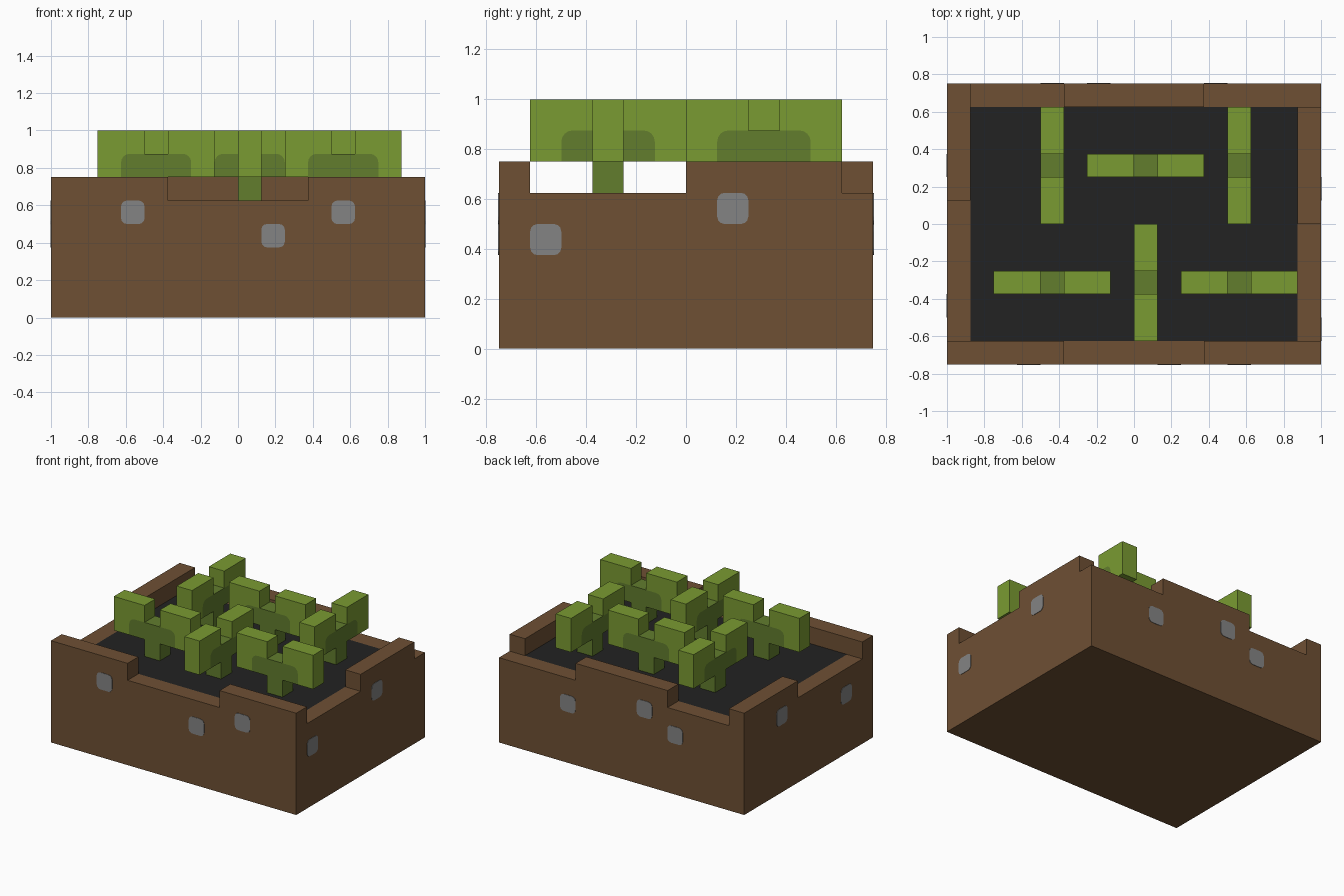
import bpy, bmesh
from math import radians, sin, cos, pi
from mathutils import Matrix, Vector

cube = bpy.data.objects.get("Cube")
if cube:
    bpy.data.objects.remove(cube, do_unlink=True)


def material(name, rgb):
    m = bpy.data.materials.new(name)
    m.use_nodes = True
    m.diffuse_color = (*rgb, 1)
    m.node_tree.nodes["Principled BSDF"].inputs["Base Color"].default_value = (*rgb, 1)
    return m


BROWN = material("clay brown", (0.156, 0.080, 0.034))
SOIL = material("dark soil", (0.016, 0.016, 0.016))
LEAF = material("leaf green", (0.195, 0.328, 0.032))
STEM = material("stem green", (0.122, 0.205, 0.027))
GREY = material("stone grey", (0.231, 0.231, 0.231))


def finish(name, bm, *mats):
    bmesh.ops.recalc_face_normals(bm, faces=bm.faces)
    mesh = bpy.data.meshes.new(name)
    bm.to_mesh(mesh)
    bm.free()
    for m in mats:
        mesh.materials.append(m)
    obj = bpy.data.objects.new(name, mesh)
    bpy.context.collection.objects.link(obj)
    return obj


def add_box(bm, lo, hi):
    lo, hi = Vector(lo), Vector(hi)
    place = Matrix.Translation((lo + hi) / 2) @ Matrix.Diagonal((*(hi - lo), 1))
    bmesh.ops.create_cube(bm, size=1, matrix=place)


def add_prism(bm, points, depth, index=0):
    """Extrude an (x, z) outline along y, centred on y = 0."""
    face = bm.faces.new([bm.verts.new((x, -depth / 2, z)) for x, z in points])
    out = bmesh.ops.extrude_face_region(bm, geom=[face], use_keep_orig=True)["geom"]
    bmesh.ops.translate(bm, vec=(0, depth, 0),
                        verts=[g for g in out if isinstance(g, bmesh.types.BMVert)])
    for f in [face, *face.edges[0].link_faces] + [g for g in out if isinstance(g, bmesh.types.BMFace)]:
        f.material_index = index
    for f in bm.faces:
        if any(v in face.verts for v in f.verts):
            f.material_index = index


def arc(cx, cz, r, start, end, steps=4):
    angles = [radians(start + (end - start) * i / steps) for i in range(steps + 1)]
    return [(cx + r * cos(a), cz + r * sin(a)) for a in angles]


U = 0.125          # block unit
RIM = 5 * U        # soil and low rim height
TOP = 6 * U        # raised rim height

# Planter body, with the soil inset in its top face
bm = bmesh.new()
add_box(bm, (-1, -TOP, 0), (1, TOP, RIM))
bm.faces.ensure_lookup_table()
top = max(bm.faces, key=lambda f: f.calc_center_median().z)
bmesh.ops.inset_region(bm, faces=[top], thickness=U, use_even_offset=True)
top.material_index = 1
finish("planter_body", bm, BROWN, SOIL)

# Raised sections of the rim
rim_sections = {
    "rim_front_right": ((-1, -TOP), (-3 * U, -RIM)),
    "rim_front_left": ((3 * U, -TOP), (1, -RIM)),
    "rim_back": ((-3 * U, RIM), (3 * U, TOP)),
    "rim_right": ((-1, U), (-7 * U, TOP)),
    "rim_left": ((7 * U, 0), (1, RIM)),
}
for name, (lo, hi) in rim_sections.items():
    bm = bmesh.new()
    add_box(bm, (*lo, RIM), (*hi, TOP))
    bottom = min(bm.faces, key=lambda f: f.calc_center_median().z)
    bmesh.ops.delete(bm, geom=[bottom], context='FACES_ONLY')
    finish(name, bm, BROWN)

# Stones set in the walls: turn of the wall, distance out, then (across, height)
R = 0.03
h = U / 2
outline = []
for k, (sx, sz) in enumerate(((1, 1), (-1, 1), (-1, -1), (1, -1))):
    outline += arc(sx * (h - R), sz * (h - R), R, 90 * k, 90 * k + 90, 3)

HIGH, LOW = 4.5 * U, 3.5 * U
walls = {
    "front": (0, TOP, ((-4.5, HIGH), (1.5, LOW), (4.5, HIGH))),
    "left": (pi / 2, 1, ((-4.5, LOW), (1.5, HIGH))),
    "back": (pi, TOP, ((-3.5, LOW), (1.5, HIGH), (3.5, LOW))),
    "right": (-pi / 2, 1, ((-2.5, HIGH), (3.5, LOW))),
}
for side, (turn, out, spots) in walls.items():
    for i, (across, z) in enumerate(spots):
        bm = bmesh.new()
        add_prism(bm, outline, 0.006)
        stone = finish(f"stone_{side}_{i + 1}", bm, GREY)
        stone.matrix_world = Matrix.Rotation(turn, 4, 'Z') @ Matrix.Translation((across * U, -out, z))

# Sprout: dark branching stem between two leaf blocks
r = 0.045
corner = arc(-1.5 * U + r, 7 * U - r, r, 180, 90)
leaf = [(-2.5 * U, TOP), (-1.5 * U, TOP), *corner, (-h, 7 * U), (-h, 1), (-2.5 * U, 1)]
half_stem = [(-h, RIM), (-h, TOP), (-1.5 * U, TOP), *corner]
stem = half_stem + [(-x, z) for x, z in reversed(half_stem)]


def sprout_mesh():
    bm = bmesh.new()
    add_prism(bm, leaf, U, 0)
    add_prism(bm, [(-x, z) for x, z in leaf], U, 0)
    add_prism(bm, stem, U, 1)
    return bm


# Two rows of sprouts, alternately turned
for row, y in enumerate((-2.5 * U, 2.5 * U)):
    for col in range(3):
        plant = finish(f"sprout_{row + 1}_{col + 1}", sprout_mesh(), LEAF, STEM)
        plant.location = (-3.5 * U + col * 4 * U, y, 0)
        plant.rotation_euler.z = pi / 2 if (row + col) % 2 else 0
